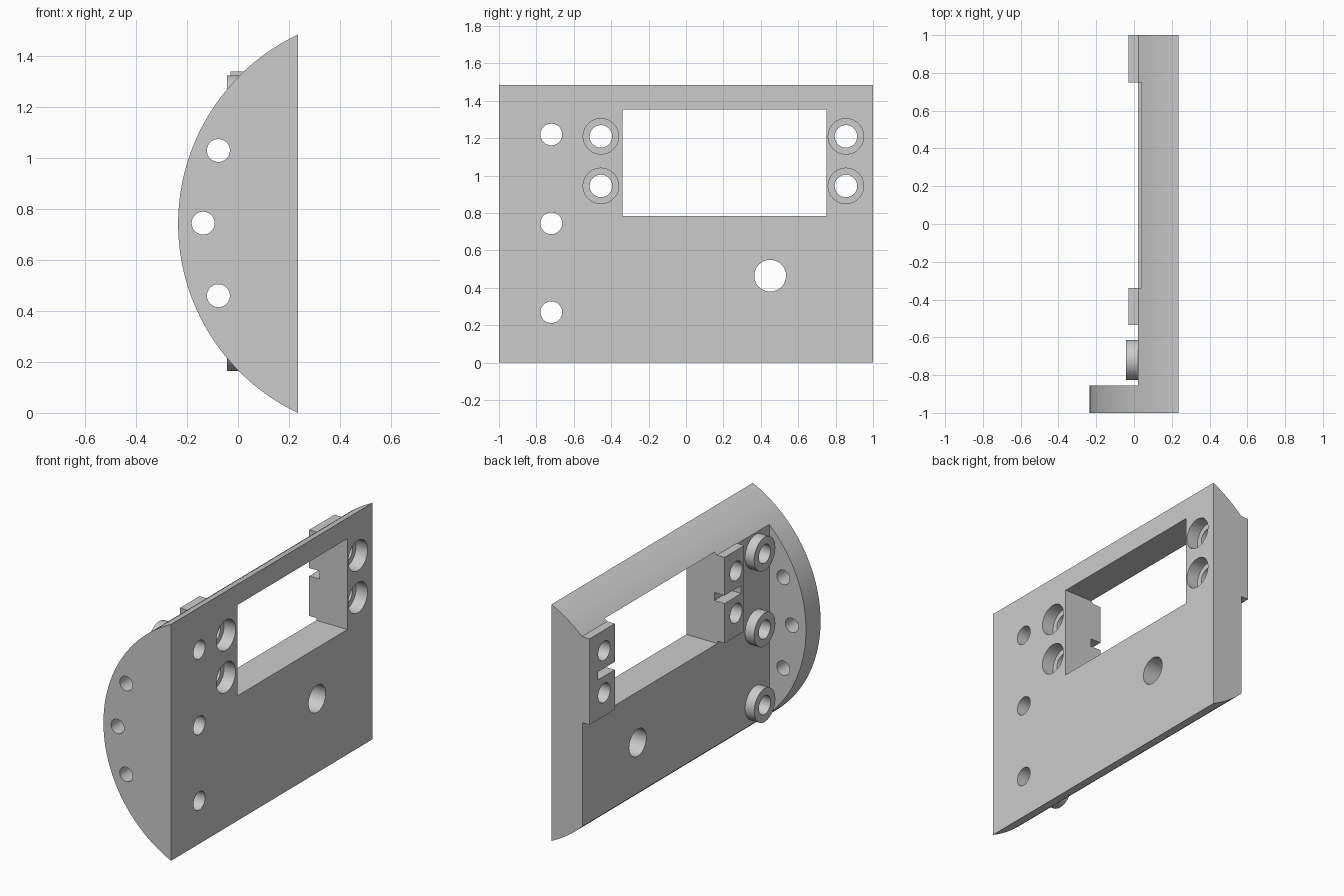
import bpy, bmesh, math
from mathutils import Matrix, Vector

cube = bpy.data.objects.get("Cube")
if cube:
    bpy.data.objects.remove(cube, do_unlink=True)

grey = bpy.data.materials.new("plain grey")
grey.use_nodes = True
colour = (0.6, 0.6, 0.6, 1)
grey.diffuse_color = colour
grey.node_tree.nodes["Principled BSDF"].inputs["Base Color"].default_value = colour


def make(name, bm):
    bmesh.ops.recalc_face_normals(bm, faces=bm.faces)
    mesh = bpy.data.meshes.new(name)
    bm.to_mesh(mesh)
    bm.free()
    mesh.materials.append(grey)
    ob = bpy.data.objects.new(name, mesh)
    bpy.context.collection.objects.link(ob)
    return ob


def box(name, x, y, z):
    bm = bmesh.new()
    bmesh.ops.create_cube(bm, size=1)
    for v in bm.verts:
        v.co = Vector([(a + b) / 2 + c * (b - a) for (a, b), c in zip((x, y, z), v.co)])
    return make(name, bm)


def rod(name, axis, centre, radius, start, end):
    """Cylinder along x or y; centre holds the two other coordinates."""
    bm = bmesh.new()
    mid, (a, z) = (start + end) / 2, centre
    if axis == "X":
        place = Matrix.Translation((mid, a, z)) @ Matrix.Rotation(math.pi / 2, 4, "Y")
    else:
        place = Matrix.Translation((a, mid, z)) @ Matrix.Rotation(math.pi / 2, 4, "X")
    bmesh.ops.create_cone(bm, cap_ends=True, segments=48, radius1=radius, radius2=radius,
                          depth=end - start, matrix=place)
    return make(name, bm)


def cut(ob, cutters):
    for c in cutters:
        mod = ob.modifiers.new("cut", "BOOLEAN")
        mod.operation, mod.solver, mod.object = "DIFFERENCE", "EXACT", c
    bpy.context.view_layer.update()
    graph = bpy.context.evaluated_depsgraph_get()
    mesh = bpy.data.meshes.new_from_object(ob.evaluated_get(graph))
    ob.modifiers.clear()
    ob.data = mesh


# Main sizes
FLAT, BACK, HALF, SAG = 0.235, 0.02, 0.7425, 0.47
RADIUS = (HALF ** 2 + SAG ** 2) / (2 * SAG)
ARC_X = FLAT - SAG + RADIUS
SWEEP = math.asin(HALF / RADIUS)
BOSS_Y, BOSS_Z = -0.72, (0.27, 0.745, 1.22)
SCREWS = [(y, z) for y in (-0.455, 0.855) for z in (0.945, 1.21)]
WINDOW_Y = (-0.34, 0.75)

# Curved body: circular segment extruded along y
body_bm = bmesh.new()
STEPS = 64
ring = []
for i in range(STEPS + 1):
    a = SWEEP * (2 * i / STEPS - 1)
    ring.append(body_bm.verts.new((ARC_X - RADIUS * math.cos(a), -1, HALF + RADIUS * math.sin(a))))
face = body_bm.faces.new(ring)
extruded = bmesh.ops.extrude_face_region(body_bm, geom=[face])["geom"]
bmesh.ops.translate(body_bm, vec=(0, 2, 0),
                    verts=[g for g in extruded if isinstance(g, bmesh.types.BMVert)])
body = make("plate_with_end_flange", body_bm)

# Mounting blocks and round bosses on the back
blocks = [box("mount_block_front", (-0.03, 0.026), (-0.535, WINDOW_Y[0]), (0.80, 1.34)),
          box("mount_block_rear", (-0.03, 0.026), (WINDOW_Y[1], 1), (0.80, 1.34))]
bosses = [rod(f"boss_{i + 1}", "X", (BOSS_Y, z), 0.105, -0.043, BACK)
          for i, z in enumerate(BOSS_Z)]

# Cutters
hollow = box("hollow_cutter", (-1, BACK), (-0.855, 2), (-1, 3))
window = box("window_cutter", (-1, 1), WINDOW_Y, (0.785, 1.355))
notch = box("notch_cutter", (-0.2, 0.04), (WINDOW_Y[0] - 0.165, WINDOW_Y[1] + 0.165), (1.05, 1.10))
screw_holes = [rod("screw_cutter", "X", c, 0.06, -1, 1) for c in SCREWS]
counterbores = [rod("counterbore_cutter", "X", c, 0.095, FLAT - 0.08, 1) for c in SCREWS]
boss_holes = [rod("boss_cutter", "X", (BOSS_Y, z), 0.058, -1, 1) for z in BOSS_Z]
cable_hole = rod("cable_cutter", "X", (0.45, 0.465), 0.085, -1, 1)
flange_holes = [rod("flange_cutter", "Y", c, 0.045, -2, -0.8)
                for c in ((-0.077, 0.46), (-0.137, 0.745), (-0.077, 1.03))]

cut(body, [hollow, window, notch, cable_hole] + screw_holes + counterbores + boss_holes + flange_holes)
for block in blocks:
    cut(block, [notch] + screw_holes)
for boss, hole in zip(bosses, boss_holes):
    cut(boss, [hole])
for c in [hollow, window, notch, cable_hole] + screw_holes + counterbores + boss_holes + flange_holes:
    bpy.data.objects.remove(c, do_unlink=True)

# Smooth curves, sharp edges
bpy.ops.object.select_all(action="DESELECT")
for ob in [body] + blocks + bosses:
    ob.select_set(True)
bpy.context.view_layer.objects.active = body
bpy.ops.object.shade_smooth_by_angle(angle=math.radians(30))
